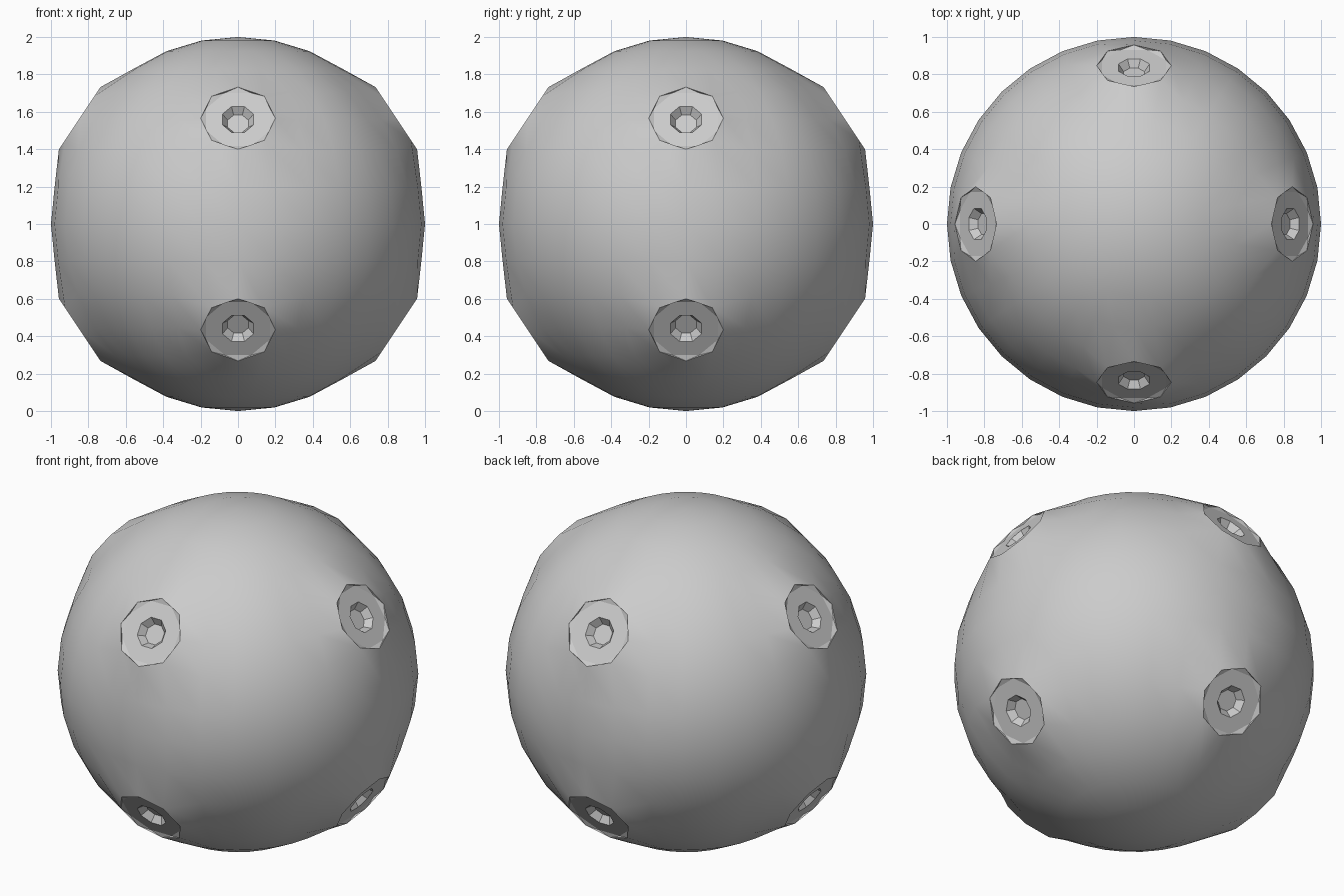
import bpy
import bmesh
from math import sin, cos, pi, radians
from mathutils import Vector

cube = bpy.data.objects.get("Cube")
if cube:
    bpy.data.objects.remove(cube, do_unlink=True)

CENTRE = Vector((0, 0, 1))
TILT = radians(33.75)
RIM_RADIUS, RIM_DIST = 0.2, 1.018

grey = bpy.data.materials.new("plain grey")
grey.use_nodes = True
colour = (0.6, 0.6, 0.6, 1)
grey.diffuse_color = colour
grey.node_tree.nodes["Principled BSDF"].inputs["Base Color"].default_value = colour


def make_object(name, bm):
    bmesh.ops.translate(bm, verts=bm.verts, vec=CENTRE)
    mesh = bpy.data.meshes.new(name)
    bm.to_mesh(mesh)
    bm.free()
    mesh.materials.append(grey)
    obj = bpy.data.objects.new(name, mesh)
    bpy.context.collection.objects.link(obj)
    return obj


def frame(azimuth, tilt):
    """Outward, sideways and upward directions of a port."""
    out = Vector((cos(azimuth) * cos(tilt), sin(azimuth) * cos(tilt), sin(tilt)))
    side = Vector((-sin(azimuth), cos(azimuth), 0))
    return out, side, out.cross(side)


def octagon(axes, radius, dist, turn=0.0):
    out, side, up = axes
    return [out * dist + (side * cos(a) + up * sin(a)) * radius
            for a in (turn + i * pi / 4 for i in range(8))]


ports = {}
for level, tilt in (("upper", TILT), ("lower", -TILT)):
    for i, where in enumerate(("left", "back", "right", "front")):
        ports[f"{level}_{where}_port"] = frame(i * pi / 2, tilt)

# Round shell, opened into a raised flat octagon at each port
bm = bmesh.new()
bmesh.ops.create_uvsphere(bm, u_segments=32, v_segments=16, radius=1)
for axes in ports.values():
    middle = min(bm.verts, key=lambda v: (v.co - axes[0]).length)
    ring = {v for f in middle.link_faces for v in f.verts} - {middle}
    bmesh.ops.delete(bm, geom=[middle], context='VERTS')
    corners = octagon(axes, RIM_RADIUS, RIM_DIST)
    for v in ring:
        flat = v.co - axes[0] * v.co.dot(axes[0])
        flat = flat.normalized() * RIM_RADIUS + axes[0] * RIM_DIST
        v.co = min(corners, key=lambda c: (c - flat).length)
shell = make_object("round_shell", bm)
bpy.ops.object.select_all(action='DESELECT')
shell.select_set(True)
bpy.context.view_layer.objects.active = shell
bpy.ops.object.shade_smooth_by_angle(angle=radians(40))

# Ports: notched rim, flat washer face, tapered socket and its floor
for name, axes in ports.items():
    bm = bmesh.new()
    half = pi / 8
    rim, face, mouth, base = (
        [bm.verts.new(p) for p in loop] for loop in (
            octagon(axes, RIM_RADIUS, RIM_DIST),
            octagon(axes, RIM_RADIUS * cos(half), 1.006, half),
            octagon(axes, 0.09, 1.006, half),
            octagon(axes, 0.06, 0.965, half)))
    for i in range(8):
        j = (i + 1) % 8
        bm.faces.new((rim[i], rim[j], face[i]))
        bm.faces.new((rim[j], face[j], face[i]))
        bm.faces.new((face[i], face[j], mouth[j], mouth[i]))
        bm.faces.new((mouth[i], mouth[j], base[j], base[i]))
    bm.faces.new(base)
    make_object(name, bm)
